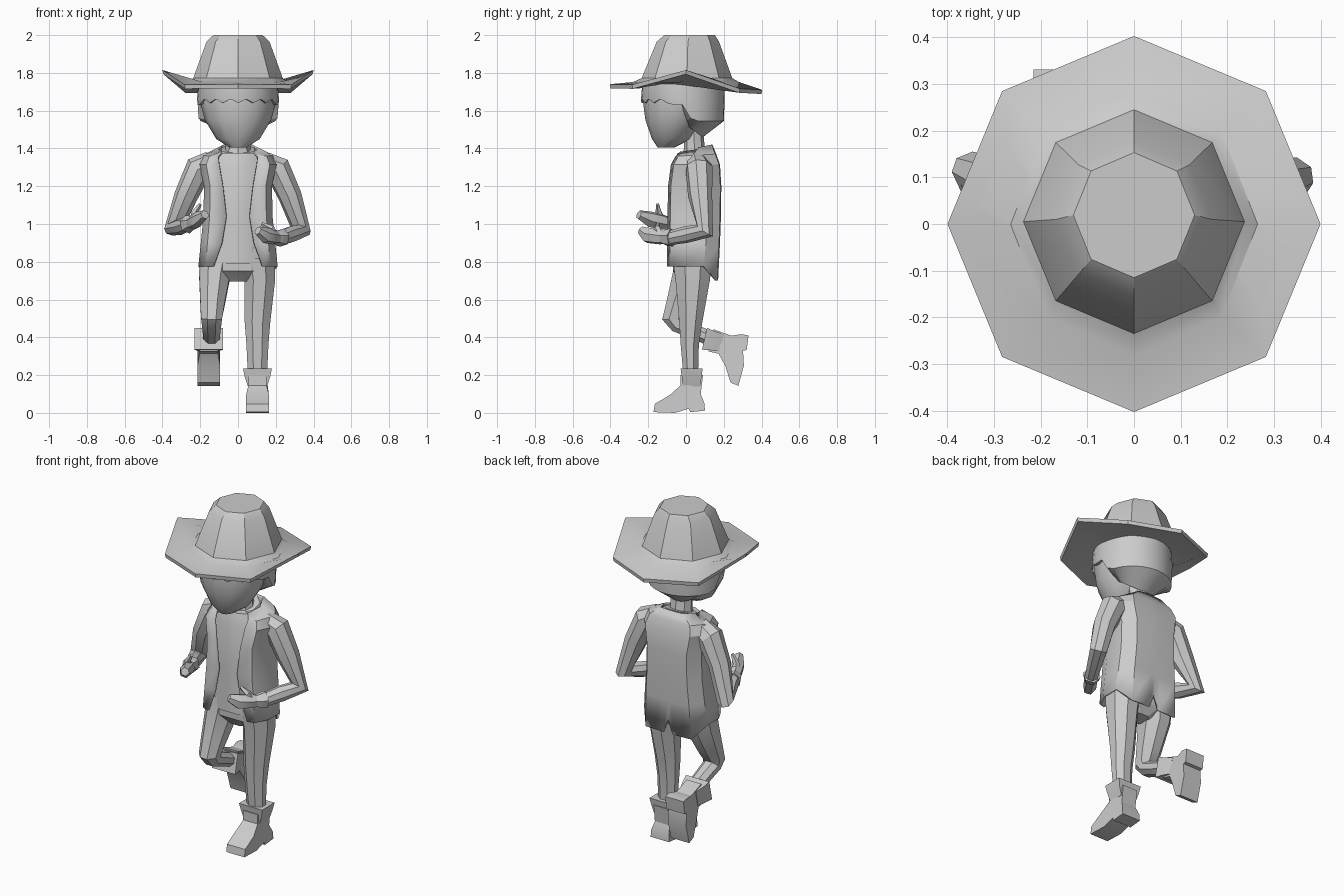
import bpy, bmesh
from math import sin, cos, pi, radians
from mathutils import Vector, Matrix

cube = bpy.data.objects.get("Cube")
if cube:
    bpy.data.objects.remove(cube, do_unlink=True)

grey = bpy.data.materials.new("plain_grey")
grey.use_nodes = True
grey.diffuse_color = (0.6, 0.6, 0.6, 1)
grey.node_tree.nodes["Principled BSDF"].inputs["Base Color"].default_value = (0.6, 0.6, 0.6, 1)


def finish(name, bm, angle=28):
    bmesh.ops.recalc_face_normals(bm, faces=bm.faces)
    mesh = bpy.data.meshes.new(name)
    bm.to_mesh(mesh)
    bm.free()
    mesh.materials.append(grey)
    ob = bpy.data.objects.new(name, mesh)
    bpy.context.collection.objects.link(ob)
    bpy.ops.object.select_all(action='DESELECT')
    ob.select_set(True)
    bpy.context.view_layer.objects.active = ob
    bpy.ops.object.shade_smooth_by_angle(angle=radians(angle))
    return ob


def loft(name, rings, closed=True, caps=True, angle=28):
    """Skin a list of equal-length point rings."""
    bm = bmesh.new()
    rows = [[bm.verts.new(p) for p in ring] for ring in rings]
    n = len(rows[0])
    for a, b in zip(rows, rows[1:]):
        for i in range(n if closed else n - 1):
            j = (i + 1) % n
            bm.faces.new((a[i], a[j], b[j], b[i]))
    if caps:
        bm.faces.new(rows[0])
        bm.faces.new(rows[-1])
    return finish(name, bm, angle)


def oval(z, rx, front, back, n=8, x=0, turn=0.0):
    """Level ring; z may be a rule of the angle, with 0 at +x and 90 at the back."""
    mid, ry = (front + back) / 2, (back - front) / 2
    points = []
    for i in range(n):
        t = 2 * pi * (i + turn) / n
        points.append((x + rx * cos(t), mid + ry * sin(t), z(t) if callable(z) else z))
    return points


def limb(name, path, ref, n=6):
    """Tube along (centre, depth radius, side radius) stations."""
    pts = [Vector(p[0]) for p in path]
    rings = []
    for i, (c, ra, rb) in enumerate(path):
        before = pts[i] - pts[max(i - 1, 0)]
        after = pts[min(i + 1, len(pts) - 1)] - pts[i]
        tangent = (before.normalized() + after.normalized()).normalized()
        a = tangent.cross(Vector(ref)).normalized()
        b = a.cross(tangent)
        rings.append([pts[i] + a * ra * cos(2 * pi * (k + .5) / n)
                      + b * rb * sin(2 * pi * (k + .5) / n) for k in range(n)])
    return loft(name, rings)


# Hat: eight-sided brim raised at the sides, with a flared crown
def brim_top(t):
    return 1.725 - 0.015 * sin(t) + 0.09 * max(0, abs(cos(t)) - .7) / .3


loft("hat", [
    oval(1.735, .21, -.22, .21),
    oval(lambda t: brim_top(t) - .022, .395, -.40, .40),
    oval(brim_top, .40, -.403, .403),
    oval(1.752, .265, -.28, .28),
    oval(1.772, .237, -.235, .245),
    oval(1.965, .167, -.155, .175),
    oval(2.0, .13, -.115, .153),
])

# Head and neck
loft("head", [
    oval(1.405, .045, -.15, -.06, 12),
    oval(1.45, .115, -.18, .03, 12),
    oval(1.55, .175, -.215, .10, 12),
    oval(1.65, .203, -.228, .17, 12),
    oval(1.76, .205, -.222, .19, 12),
], angle=35)
loft("neck", [oval(1.33, .085, -.03, .12), oval(1.40, .065, -.01, .10),
              oval(1.50, .065, -.01, .09)])


# Hair: cap with a jagged fringe, low over the ears and nape
def hairline(t):
    s = sin(t)
    if s < -.3:
        return 1.645 + (.018 if round(t * 16 / pi) % 2 else -.005)
    if s < .05:
        return 1.63
    return 1.545 if s > .3 else 1.56


def hair_inner(t):
    return hairline(t) - max(0, sin(t)) * .085


loft("hair", [
    oval(1.765, .208, -.23, .20, 32),
    oval(1.66, .217, -.238, .205, 32),
    oval(hairline, .213, -.236, .20, 32),
    oval(hair_inner, .13, -.15, .09, 32),
], angle=35)

# Shirt body and hips
loft("shirt", [
    oval(.79, .19, -.085, .15, 10),
    oval(1.05, .155, -.085, .16, 10),
    oval(1.30, .17, -.072, .15, 10),
    oval(1.375, .11, -.05, .12, 10),
])
loft("hips", [
    oval(.695, .07, -.03, .09, 8, turn=.5),
    oval(.75, .19, -.075, .13, 8, turn=.5),
    oval(.88, .185, -.08, .14, 8, turn=.5),
])


# Open coat, longer and split at the back
def coat_row(z, w, front, back, gap, tail=0.0, rise=0.0):
    half = [(gap, front, z), (w * .82, front + .015, z),
            (w, front + .09, z + rise * .3), (w, back - .07, z + rise * .6),
            (w * .72, back, z - tail + rise), (.03, back + .005, z - tail + rise)]
    centre = [(0, back + .005, z + rise + (0.01 if tail else 0))]
    return half + centre + [(-x, y, zz) for x, y, zz in reversed(half)]


coat = loft("coat", [
    coat_row(.775, .21, -.10, .165, .13, tail=.075),
    coat_row(.90, .197, -.10, .175, .085),
    coat_row(1.04, .183, -.098, .18, .062),
    coat_row(1.20, .18, -.095, .182, .08),
    coat_row(1.315, .205, -.08, .175, .10),
    coat_row(1.36, .185, -.055, .155, .105, rise=.01),
    coat_row(1.385, .105, -.03, .135, .085, rise=.035),
], closed=False, caps=False)
thick = coat.modifiers.new("cloth", 'SOLIDIFY')
thick.thickness = .012
thick.offset = -1

# Front seam edges of the coat and the collar
loft("collar", [oval(1.345, .12, -.055, .14, 8, turn=.5),
                oval(lambda t: 1.395 + .025 * sin(t), .095, -.03, .135, 8, turn=.5)])

# Arms: sleeves, flared glove cuffs, fists, fingers
ARMS = {
    "left": dict(elbow=(.335, .10, .965), wrist=(.225, -.09, .925),
                 knuckle=(.145, -.20, .94), tip=(.105, -.235, .965), thumb=(.125, -.15, 1.0)),
    "right": dict(elbow=(-.34, .115, .975), wrist=(-.26, -.075, 1.0),
                  knuckle=(-.21, -.19, 1.025), tip=(-.175, -.25, 1.05), thumb=(-.20, -.15, 1.105)),
}
for side, arm in ARMS.items():
    s = 1 if side == "left" else -1
    elbow, wrist, knuckle = (Vector(arm[k]) for k in ("elbow", "wrist", "knuckle"))
    shoulder = Vector((.21 * s, .07, 1.29))
    ref = (elbow - shoulder).cross(wrist - elbow).normalized()
    limb(side + "_sleeve", [
        ((.14 * s, .065, 1.325), .055, .065),
        (shoulder, .072, .075),
        ((.275 * s, .075, 1.15), .065, .062),
        (elbow, .055, .05),
        (elbow.lerp(wrist, .5), .045, .043),
        (wrist, .038, .037)], ref, 8)
    limb(side + "_cuff", [
        (wrist.lerp(elbow, .08), .05, .048),
        (wrist.lerp(knuckle, .15), .043, .043),
        (wrist.lerp(knuckle, .35), .03, .03)], ref)
    limb(side + "_hand", [
        (wrist, .028, .03),
        (wrist.lerp(knuckle, .45), .042, .036),
        (knuckle, .044, .036),
        (arm["tip"], .024, .024)], ref)
    limb(side + "_thumb", [
        (wrist.lerp(knuckle, .4), .024, .022),
        (wrist.lerp(knuckle, .6) + Vector((0, 0, .045)), .018, .018),
        (arm["thumb"], .009, .01)], (1, 0, 0), 5)

# Standing left leg and bent right leg
AXIS_X = (1, 0, 0)
limb("left_leg", [
    ((.105, .035, .82), .115, .10),
    ((.115, .035, .70), .098, .088),
    ((.103, .025, .48), .066, .073),
    ((.103, .02, .36), .052, .063),
    ((.103, .025, .20), .042, .055)], AXIS_X, 8)
limb("right_thigh", [
    ((-.11, .04, .83), .11, .10),
    ((-.125, .02, .72), .10, .088),
    ((-.135, -.035, .58), .075, .07),
    ((-.14, -.065, .50), .066, .06),
    ((-.14, -.045, .465), .045, .054),
    ((-.14, .03, .435), .042, .05),
    ((-.14, .15, .385), .042, .046)], AXIS_X, 8)

# Boots: side outline widened across x, with a wider cuff band
OUTLINE = [(-.03, .20), (-.03, .145), (-.085, .095), (-.165, .048), (-.172, .004),
           (-.06, 0), (.015, .022), (.022, .004), (.10, .012), (.098, .05),
           (.078, .10), (.09, .20)]


def boot(side, place):
    bm = bmesh.new()
    sheets = [[bm.verts.new((sx * (.048 + .012 * (z < .1)), y, z)) for y, z in OUTLINE]
              for sx in (-1, 1)]
    count = len(OUTLINE)
    for sheet in sheets:
        bm.faces.new(sheet)
    for i in range(count):
        j = (i + 1) % count
        bm.faces.new((sheets[0][i], sheets[0][j], sheets[1][j], sheets[1][i]))
    bm.transform(place)
    finish(side + "_boot", bm)
    rings = [oval(z, w, -.015 - d, .075 + d, 4, turn=.5)
             for z, w, d in ((.14, .072, .022), (.19, .095, .028), (.235, .108, .038))]
    cuff = loft(side + "_boot_cuff", rings)
    cuff.data.transform(place)


boot("left", Matrix.Translation((.103, 0, 0)))
boot("right", Matrix.Translation((-.155, .32, .31)) @ Matrix.Rotation(radians(77), 4, 'X'))
